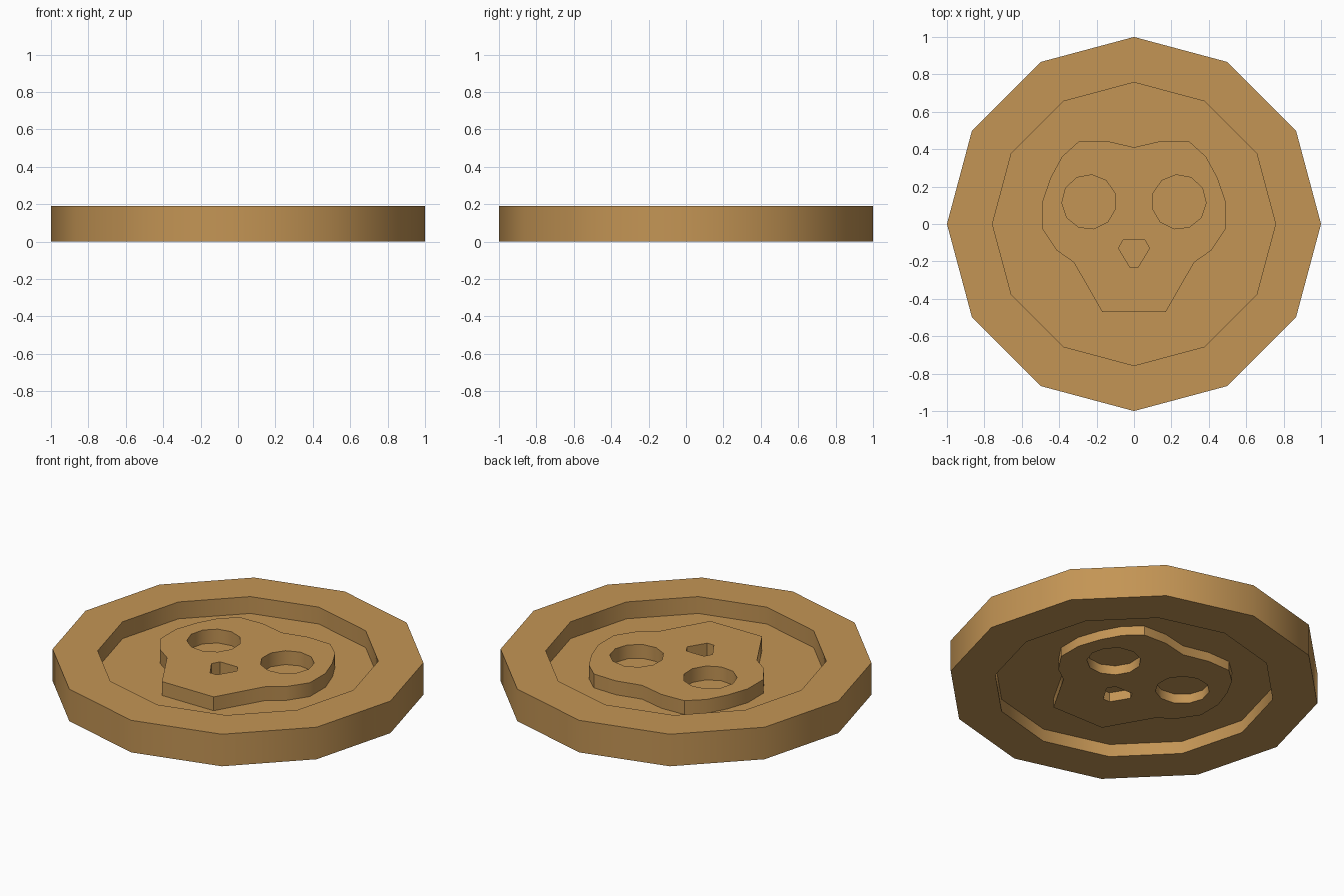
import bpy, bmesh, math

if "Cube" in bpy.data.objects:
    bpy.data.objects.remove(bpy.data.objects["Cube"])

gold = bpy.data.materials.new("gold")
gold.diffuse_color = (0.55, 0.30, 0.09, 1)
gold.use_nodes = True
gold.node_tree.nodes["Principled BSDF"].inputs["Base Color"].default_value = gold.diffuse_color


def finish(obj):
    obj.data.materials.clear()
    obj.data.materials.append(gold)
    bpy.ops.object.select_all(action='DESELECT')
    obj.select_set(True)
    bpy.context.view_layer.objects.active = obj
    bpy.ops.object.shade_smooth_by_angle(angle=math.radians(35))


# Coin body: twelve-sided rim with a thin recessed plate, lathed from a half section
section = [(0, 0.075), (0.757, 0.075), (0.757, 0), (1, 0),
           (1, 0.19), (0.757, 0.19), (0.757, 0.09), (0, 0.09)]
bm = bmesh.new()
verts = [bm.verts.new((r, 0, z)) for r, z in section]
edges = [bm.edges.new(pair) for pair in zip(verts, verts[1:])]
bmesh.ops.spin(bm, geom=verts + edges, cent=(0, 0, 0), axis=(0, 0, 1),
               angle=math.tau, steps=12, use_merge=False)
bmesh.ops.remove_doubles(bm, verts=bm.verts, dist=1e-4)
bmesh.ops.recalc_face_normals(bm, faces=bm.faces)
mesh = bpy.data.meshes.new("coin_body")
bm.to_mesh(mesh)
bm.free()
body = bpy.data.objects.new("coin_body", mesh)
bpy.context.collection.objects.link(body)
finish(body)


def mirrored(half):
    """Close a right-hand outline with its mirror image."""
    return half + [(-x, y) for x, y in reversed(half) if x > 0]


# Skull outline, nose and eye holes
outline = mirrored([(0, 0.41), (0.15, 0.445), (0.297, 0.44), (0.385, 0.36),
                    (0.445, 0.25), (0.49, 0.12), (0.49, -0.025),
                    (0.412, -0.142), (0.322, -0.205), (0.17, -0.47)])
nose = mirrored([(0.058, -0.085), (0.083, -0.13), (0.022, -0.23)])
right_eye = [(0.24 + 0.146 * math.cos(a), 0.118 + 0.146 * math.sin(a))
             for a in (math.radians(96) + math.tau * i / 11 for i in range(11))]
left_eye = [(-x, y) for x, y in right_eye]

# Skull relief: a filled plate standing out on both sides of the coin floor
curve = bpy.data.curves.new("skull_relief", 'CURVE')
curve.dimensions = '2D'
curve.fill_mode = 'BOTH'
curve.extrude = 0.076
for loop in (outline, nose, right_eye, left_eye):
    spline = curve.splines.new('POLY')
    spline.points.add(len(loop) - 1)
    for point, (x, y) in zip(spline.points, loop):
        point.co = (x, y, 0, 1)
    spline.use_cyclic_u = True
skull = bpy.data.objects.new("skull_relief", curve)
skull.location.z = 0.096
bpy.context.collection.objects.link(skull)
bpy.ops.object.select_all(action='DESELECT')
skull.select_set(True)
bpy.context.view_layer.objects.active = skull
bpy.ops.object.convert(target='MESH')
skull = bpy.context.view_layer.objects.active

# Weld the plate walls to its faces
bm = bmesh.new()
bm.from_mesh(skull.data)
bmesh.ops.remove_doubles(bm, verts=bm.verts, dist=1e-4)
bmesh.ops.recalc_face_normals(bm, faces=bm.faces)
bm.to_mesh(skull.data)
bm.free()
finish(skull)
